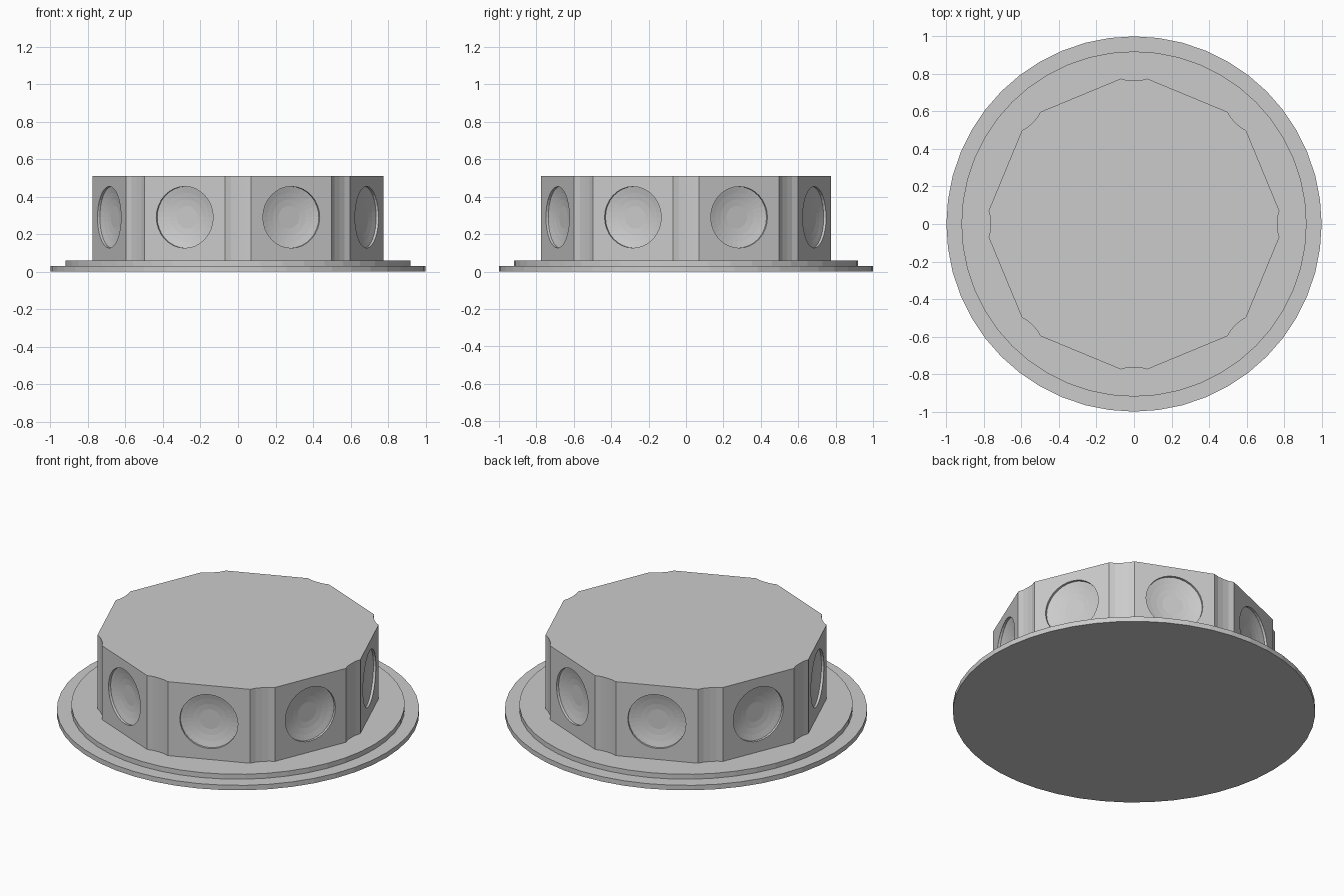
import bpy, bmesh, math
from mathutils import Matrix

if "Cube" in bpy.data.objects:
    bpy.data.objects.remove(bpy.data.objects["Cube"])


def lathe(bm, profile, sides, matrix=Matrix()):
    """Revolve (radius, height) points about z; radius 0 is a pole."""
    rings = []
    for r, z in profile:
        n = sides if r > 0 else 1
        rings.append([bm.verts.new(matrix @ Matrix.Rotation(math.tau * i / sides, 4, 'Z')
                                   @ Matrix.Translation((r, 0, z)).translation)
                      for i in range(n)])
    for a, b in zip(rings, rings[1:]):
        for i in range(sides):
            j = (i + 1) % sides
            if len(a) == 1:
                bm.faces.new((a[0], b[j], b[i]))
            elif len(b) == 1:
                bm.faces.new((a[i], a[j], b[0]))
            else:
                bm.faces.new((a[i], a[j], b[j], b[i]))


def finish(bm, name):
    bmesh.ops.recalc_face_normals(bm, faces=bm.faces)
    mesh = bpy.data.meshes.new(name)
    bm.to_mesh(mesh)
    bm.free()
    obj = bpy.data.objects.new(name, mesh)
    bpy.context.collection.objects.link(obj)
    return obj


# Stepped round base plate
bm = bmesh.new()
lathe(bm, [(0, 0), (1, 0), (1, .03), (.92, .03), (.92, .06), (0, .06)], 48)
finish(bm, "base_plate")

# Octagonal body with a shallow groove at every corner
groove = [(.07, .775), (.037, .766), (0, .764), (-.037, .766), (-.07, .775)]
bm = bmesh.new()
outline = []
for k in range(8):
    c, s = math.cos(k * math.pi / 4), math.sin(k * math.pi / 4)
    outline += [bm.verts.new((x * c - y * s, x * s + y * c, .06)) for x, y in groove]
floor = bm.faces.new(outline)
top = bmesh.ops.extrude_face_region(bm, geom=[floor], use_keep_orig=True)
bmesh.ops.translate(bm, vec=(0, 0, .45),
                    verts=[g for g in top["geom"] if isinstance(g, bmesh.types.BMVert)])
body = finish(bm, "octagonal_body")

# Round dishes sunk into the eight sides: short rim wall, then a shallow bowl
dish = [(0, .05), (.164, .05), (.164, -.015), (.13, -.024), (.095, -.031), (.06, -.035), (0, -.035)]
bm = bmesh.new()
for k in range(8):
    place = (Matrix.Rotation((k + .5) * math.pi / 4, 4, 'Z')
             @ Matrix.Translation((.744, 0, .29))
             @ Matrix.Rotation(math.pi / 2, 4, 'Y'))
    lathe(bm, dish, 32, place)
cutter = finish(bm, "dish_cutter")
cutter.hide_render = True
cutter.hide_set(True)
cut = body.modifiers.new("dishes", 'BOOLEAN')
cut.operation = 'DIFFERENCE'
cut.solver = 'EXACT'
cut.object = cutter
